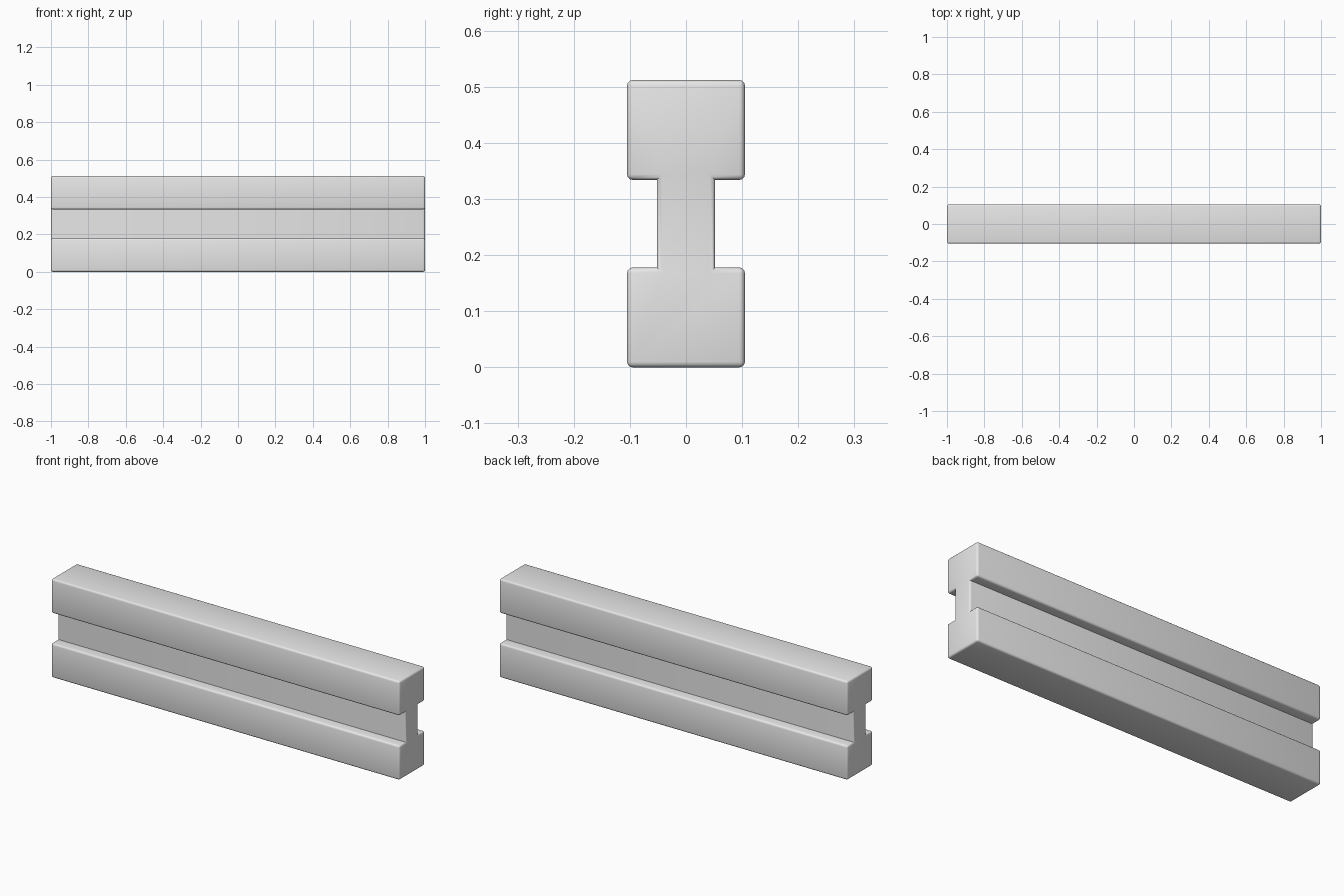
import bpy, bmesh, math

cube = bpy.data.objects.get("Cube")
if cube:
    bpy.data.objects.remove(cube, do_unlink=True)

LENGTH, HEIGHT = 2.0, 0.512
FLANGE_HALF, WEB_HALF = 0.105, 0.052
LOWER_TOP, UPPER_BOTTOM = 0.178, 0.334
BEVEL = 0.01

grey = bpy.data.materials.new("light_grey")
grey.use_nodes = True
colour = (0.8, 0.8, 0.8, 1.0)
grey.diffuse_color = colour
grey.node_tree.nodes["Principled BSDF"].inputs["Base Color"].default_value = colour

# I-shaped section: one side from bottom to top, then mirrored
side = [(FLANGE_HALF, 0), (FLANGE_HALF, LOWER_TOP), (WEB_HALF, LOWER_TOP),
        (WEB_HALF, UPPER_BOTTOM), (FLANGE_HALF, UPPER_BOTTOM), (FLANGE_HALF, HEIGHT)]
section = side + [(-y, z) for y, z in reversed(side)]

# Extrude the section along the beam
bm = bmesh.new()
end = bm.faces.new([bm.verts.new((-LENGTH / 2, y, z)) for y, z in section])
extruded = bmesh.ops.extrude_face_region(bm, geom=[end], use_keep_orig=True)
moved = [v for v in extruded["geom"] if isinstance(v, bmesh.types.BMVert)]
bmesh.ops.translate(bm, verts=moved, vec=(LENGTH, 0, 0))
bmesh.ops.recalc_face_normals(bm, faces=bm.faces[:])

# Round the outer edges, keeping the inner groove corners crisp
outer = [e for e in bm.edges if e.is_convex]
bmesh.ops.bevel(bm, geom=outer, offset=BEVEL, offset_type='OFFSET', segments=3,
                profile=0.5, affect='EDGES', clamp_overlap=True)

mesh = bpy.data.meshes.new("i_beam")
bm.to_mesh(mesh)
bm.free()
mesh.materials.append(grey)
beam = bpy.data.objects.new("i_beam", mesh)
bpy.context.collection.objects.link(beam)

bpy.ops.object.select_all(action='DESELECT')
beam.select_set(True)
bpy.context.view_layer.objects.active = beam
bpy.ops.object.shade_smooth_by_angle(angle=math.radians(35))
